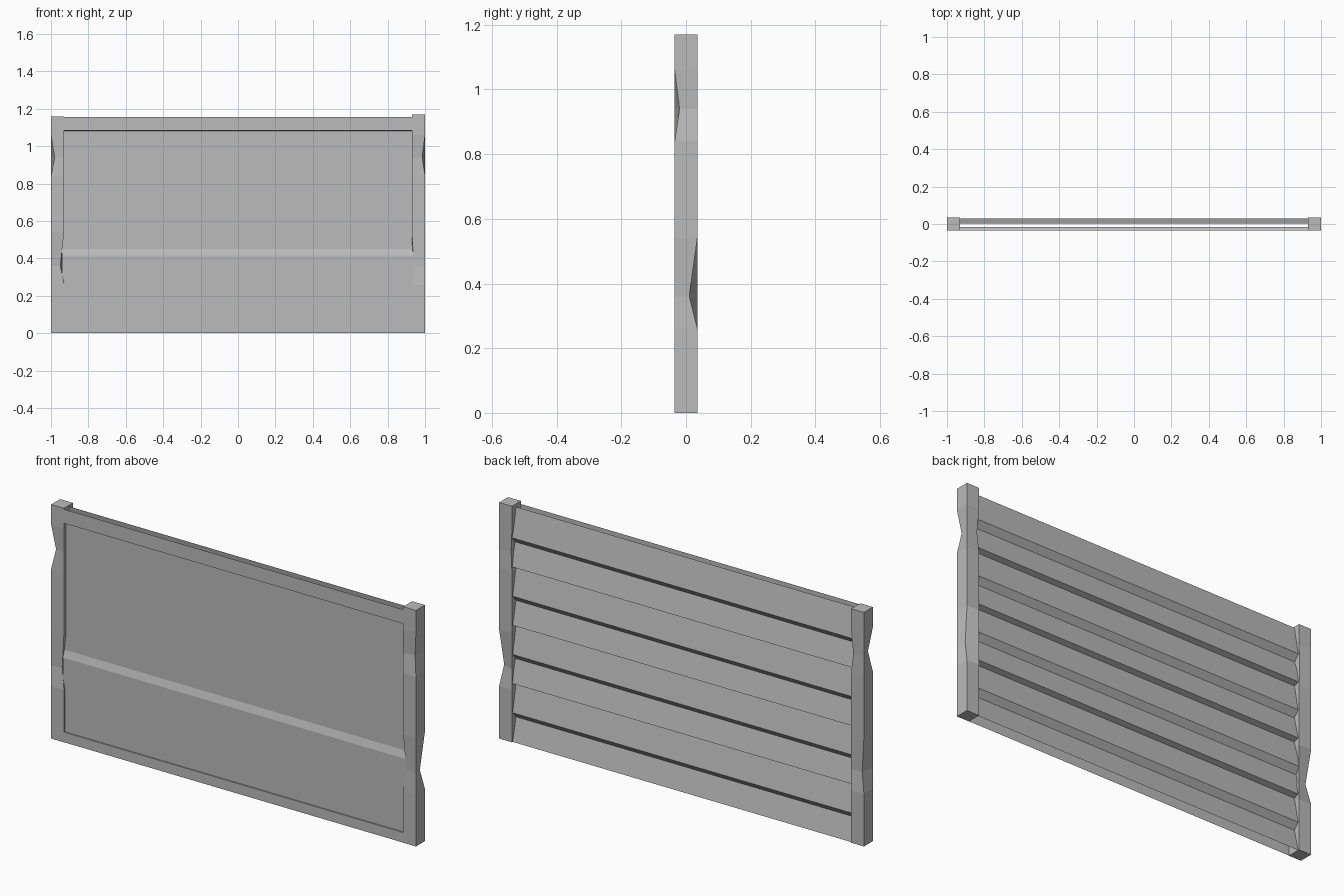
import bpy

cube = bpy.data.objects.get("Cube")
if cube:
    bpy.data.objects.remove(cube, do_unlink=True)

grey = bpy.data.materials.new("plain grey")
grey.use_nodes = True
colour = (0.5, 0.5, 0.5, 1)
grey.diffuse_color = colour
grey.node_tree.nodes["Principled BSDF"].inputs["Base Color"].default_value = colour


def add_mesh(name, verts, faces):
    mesh = bpy.data.meshes.new(name)
    mesh.from_pydata(verts, [], faces)
    mesh.materials.append(grey)
    obj = bpy.data.objects.new(name, mesh)
    bpy.context.collection.objects.link(obj)
    return obj


def sheet(name, profile, half=0.94):
    """Open folded sheet: a (y, z) profile swept along x."""
    verts = [(x, y, z) for y, z in profile for x in (-half, half)]
    faces = [(2*i, 2*i + 1, 2*i + 3, 2*i + 2) for i in range(len(profile) - 1)]
    return add_mesh(name, verts, faces)


def post(name, side, height, dents):
    """Square post with worn corners; dents map (level, corner) to inward shift."""
    levels = [0, 0.26, 0.36, 0.54, 0.84, 0.94, 1.06, height]
    corners = [(0.93, -0.035), (1, -0.035), (1, 0.035), (0.93, 0.035)]
    verts = []
    for i, z in enumerate(levels):
        for c, (x, y) in enumerate(corners):
            dx, dy = dents.get((i, c), (0, 0))
            verts.append((side * (x + dx), y + dy, z))
    top = 4 * (len(levels) - 1)
    order = range(4)
    faces = [tuple(reversed(order)), tuple(top + c for c in order)]
    for i in range(len(levels) - 1):
        for c in order:
            n = (c + 1) % 4
            faces.append((4*i + c, 4*i + n, 4*i + 4 + n, 4*i + 4 + c))
    if side < 0:
        faces = [f[::-1] for f in faces]
    return add_mesh(name, verts, faces)


# Posts, each chipped along its corners
post("left_post", 1, 1.17, {(2, 0): (0.01, 0.01), (5, 1): (-0.015, 0.015),
                            (2, 2): (-0.01, -0.025), (5, 3): (0.008, -0.005)})
post("right_post", -1, 1.16, {(2, 0): (0.02, 0.015), (5, 1): (-0.02, 0.01),
                              (2, 2): (-0.02, -0.015), (5, 3): (0.008, -0.005)})

# Front sheet: top rail, recessed panel, sloping ledge, lower panel, bottom rail
sheet("front_panel", [(-0.034, 0), (-0.034, 0.05), (-0.028, 0.05), (-0.028, 0.415),
                      (-0.017, 0.45), (-0.017, 1.08), (-0.034, 1.085), (-0.034, 1.155)])

# Back sheet: eight lapped boards, leaning out towards their lower edges
boards, top_z = 8, 1.155
pitch = top_z / boards
profile = []
for b in range(boards):
    upper = top_z - b * pitch
    lap = 0 if b == 0 else (0.03 if b % 2 else 0.01)
    profile += [(0.003, upper - lap), (0.029, upper - pitch)]
sheet("back_boards", profile[::-1])
